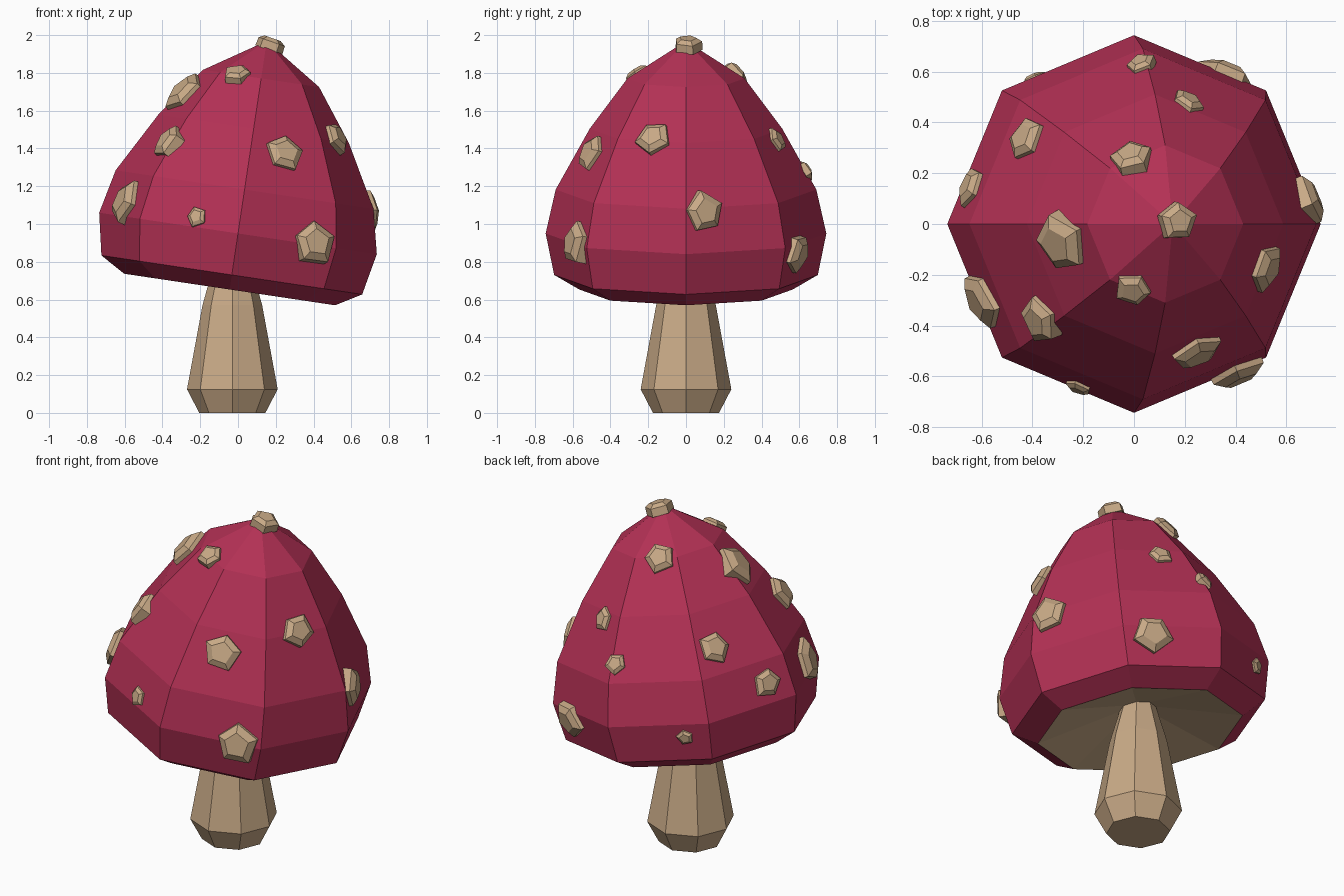
import bpy, bmesh, math, random
from mathutils import Vector, Matrix
from mathutils.bvhtree import BVHTree

if "Cube" in bpy.data.objects:
    bpy.data.objects.remove(bpy.data.objects["Cube"])

random.seed(4)


def material(name, rgb):
    m = bpy.data.materials.new(name)
    m.diffuse_color = (*rgb, 1)
    m.use_nodes = True
    m.node_tree.nodes["Principled BSDF"].inputs["Base Color"].default_value = m.diffuse_color
    return m


RED = material("crimson cap", (0.45, 0.03, 0.09))
TAN = material("tan flesh", (0.58, 0.40, 0.24))


def loft(bm, rings):
    """Join rings of points into faces; a one-point ring closes as a fan."""
    loops = [[bm.verts.new(p) for p in ring] for ring in rings]
    for a, b in zip(loops, loops[1:]):
        n = max(len(a), len(b))
        for i in range(n):
            j = (i + 1) % n
            if len(a) == 1:
                bm.faces.new((a[0], b[j], b[i]))
            elif len(b) == 1:
                bm.faces.new((a[i], a[j], b[0]))
            else:
                bm.faces.new((a[i], a[j], b[j], b[i]))
    return loops


def circle(r, z, n=8):
    if r == 0:
        return [Vector((0, 0, z))]
    return [Vector((r * math.cos(2 * math.pi * i / n), r * math.sin(2 * math.pi * i / n), z))
            for i in range(n)]


def finish(name, bm, mats):
    bmesh.ops.recalc_face_normals(bm, faces=bm.faces)
    me = bpy.data.meshes.new(name)
    bm.to_mesh(me)
    bm.free()
    for m in mats:
        me.materials.append(m)
    ob = bpy.data.objects.new(name, me)
    bpy.context.collection.objects.link(ob)
    return ob


# Stem: eight-sided with a bulbous foot
bm = bmesh.new()
stem = [(0.175, 0), (0.24, 0.125), (0.158, 0.57), (0.08, 0.85)]
loops = loft(bm, [circle(r, z) for r, z in stem])
bm.faces.new(loops[0])
bm.faces.new(loops[-1])
bmesh.ops.translate(bm, verts=bm.verts, vec=(-0.03, 0, 0))
finish("stem", bm, [TAN])

# Cap: eight-sided dome, tilted, with a hollow tan underside
bm = bmesh.new()
cap = [(0, -0.15), (0.565, -0.30), (0.698, -0.222), (0.743, 0), (0.69, 0.235),
       (0.51, 0.56), (0.31, 0.83), (0, 1.03)]
loft(bm, [circle(r, z) for r, z in cap])
for f in bm.faces:
    f.material_index = int(any((v.co - Vector((0, 0, -0.15))).length < 1e-4 for v in f.verts))
bmesh.ops.transform(bm, verts=bm.verts,
                    matrix=Matrix.Translation((0, 0, 0.95)) @ Matrix.Rotation(math.radians(8.5), 4, 'Y'))
bmesh.ops.recalc_face_normals(bm, faces=bm.faces)
tree = BVHTree.FromBMesh(bm)
finish("cap", bm, [RED, TAN])

# Warts: (x, y, z, radius), snapped to the cap surface
warts = [
    (0.17, 0.01, 1.95, 0.085), (-0.29, -0.08, 1.70, 0.12), (0.0, -0.26, 1.80, 0.075),
    (-0.37, -0.38, 1.44, 0.10), (-0.60, -0.30, 1.12, 0.12), (-0.22, -0.64, 1.04, 0.056),
    (0.24, -0.49, 1.37, 0.10), (0.40, -0.58, 0.90, 0.12), (0.51, -0.17, 1.45, 0.10),
    (0.70, 0.10, 1.06, 0.11), (0.22, 0.49, 1.45, 0.068), (-0.01, 0.27, 1.80, 0.09),
    (0.03, 0.62, 1.28, 0.062), (0.36, 0.59, 0.85, 0.11), (-0.44, 0.34, 1.40, 0.09),
    (-0.66, 0.15, 1.17, 0.085), (-0.40, 0.58, 0.93, 0.05),
]
for k, (x, y, z, r) in enumerate(warts):
    loc, nor, _, _ = tree.find_nearest(Vector((x, y, z)))
    if k == 0:
        nor = Vector((0.35, 0, 1)).normalized()
    bm = bmesh.new()
    scale = [random.uniform(0.88, 1.12) for _ in range(5)]
    rings = []
    for s, h in ((1.0, -0.35), (0.97, 0.2), (0.6, 0.42)):
        ring = circle(s * r, h * r, 5)
        rings.append([Vector((p.x * q, p.y * q, p.z)) for p, q in zip(ring, scale)])
    loops = loft(bm, rings)
    bm.faces.new(loops[0])
    bm.faces.new(loops[-1])
    turn = nor.to_track_quat('Z', 'Y').to_matrix().to_4x4()
    spin = Matrix.Rotation(random.uniform(0, 6.28), 4, 'Z')
    bmesh.ops.transform(bm, verts=bm.verts, matrix=Matrix.Translation(loc) @ turn @ spin)
    finish(f"wart_{k + 1}", bm, [TAN])
